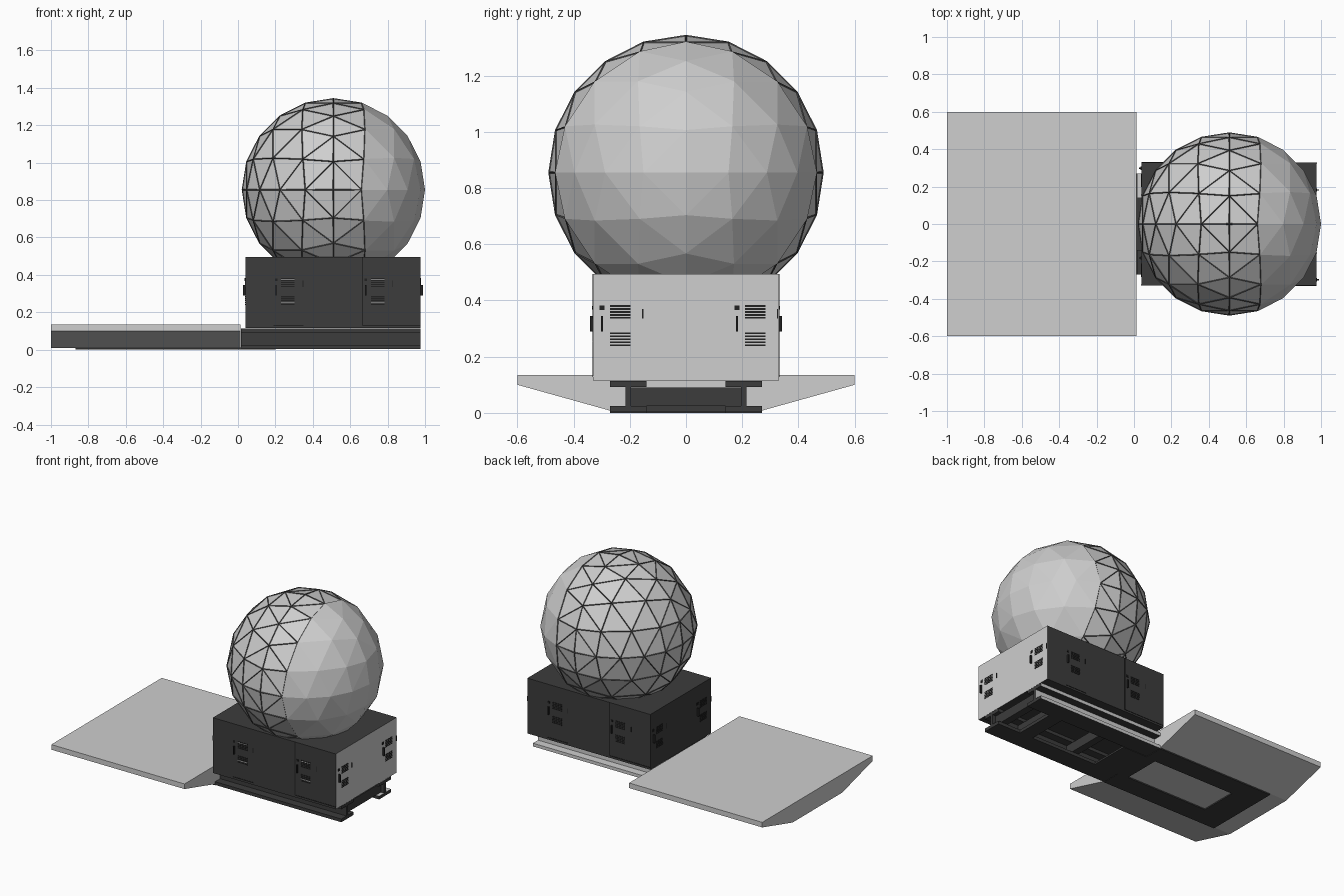
import bpy, bmesh
from math import sin, pi
from mathutils import Vector

cube = bpy.data.objects.get("Cube")
if cube:
    bpy.data.objects.remove(cube, do_unlink=True)


def material(name, value):
    m = bpy.data.materials.new(name)
    m.use_nodes = True
    col = (value, value, value, 1)
    m.diffuse_color = col
    m.node_tree.nodes["Principled BSDF"].inputs["Base Color"].default_value = col
    return m


LIGHT = material("light grey", 0.62)
DARK = material("charcoal", 0.045)
STRUT = material("strut grey", 0.08)
BLACK = material("near black", 0.015)


def finish(bm, name, *mats):
    bmesh.ops.recalc_face_normals(bm, faces=bm.faces)
    me = bpy.data.meshes.new(name)
    bm.to_mesh(me)
    bm.free()
    for m in mats:
        me.materials.append(m)
    ob = bpy.data.objects.new(name, me)
    bpy.context.collection.objects.link(ob)
    return ob


def add_box(bm, x0, x1, y0, y1, z0, z1):
    vs = bmesh.ops.create_cube(bm, size=1)["verts"]
    lo, hi = Vector((x0, y0, z0)), Vector((x1, y1, z1))
    for v in vs:
        v.co = Vector([lo[a] if v.co[a] < 0 else hi[a] for a in range(3)])


def boxes(name, mat, *dims):
    bm = bmesh.new()
    for d in dims:
        add_box(bm, *d)
    return finish(bm, name, mat)


# Faceted dome: each octant is a triangle grid pushed out to a sphere
N, R = 5, 0.49


def grid_point(idx, signs):
    p = Vector([s * sin(i * pi / 2 / N) for i, s in zip(idx, signs)])
    return p.normalized() * R


bm = bmesh.new()
for signs in [(a, b, c) for a in (1, -1) for b in (1, -1) for c in (1, -1)]:
    for i in range(N):
        for j in range(N - i):
            k = N - 1 - i - j
            tris = [[(i + 1, j, k), (i, j + 1, k), (i, j, k + 1)]]
            if k > 0:
                tris.append([(i + 1, j + 1, k - 1), (i, j + 1, k), (i + 1, j, k)])
            for t in tris:
                bm.faces.new([bm.verts.new(grid_point(q, signs)) for q in t])
bmesh.ops.remove_doubles(bm, verts=bm.verts, dist=0.001)
bmesh.ops.recalc_face_normals(bm, faces=bm.faces)
# Struts frame every panel except on the plain cap
framed = [f for f in bm.faces if any(v.co.x < 0.1 for v in f.verts)]
rims = bmesh.ops.inset_individual(bm, faces=framed, thickness=0.007, depth=-0.004)
for f in rims["faces"]:
    f.material_index = 1
bmesh.ops.bisect_plane(bm, geom=bm.verts[:] + bm.edges[:] + bm.faces[:],
                       plane_co=(0, 0, -0.37), plane_no=(0, 0, -1), clear_outer=True)
dome = finish(bm, "dome", LIGHT, STRUT)
dome.location = (0.51, 0, 0.855)

# Equipment cabin with one light end
bm = bmesh.new()
add_box(bm, 0.04, 0.975, -0.33, 0.33, 0.115, 0.495)
bm.normal_update()
for f in bm.faces:
    f.material_index = 1 if f.normal.x > 0.5 else 0
finish(bm, "cabin", DARK, LIGHT)

CX = 0.5075  # cabin middle, about which the long sides mirror


def side_box(turn, x0, x1, z0, z1, depth):
    """Plate on the front side, or half turned onto the back side."""
    if turn > 0:
        return (x0, x1, -0.33 - depth, -0.329, z0, z1)
    return (2 * CX - x1, 2 * CX - x0, 0.329, 0.33 + depth, z0, z1)


def end_box(turn, y0, y1, z0, z1, depth):
    """Plate on the +x end, or half turned onto the -x end."""
    if turn > 0:
        return (0.974, 0.975 + depth, y0, y1, z0, z1)
    return (0.04 - depth, 0.041, -y1, -y0, z0, z1)


SLATS = [z + n * 0.0105 for z in (0.238, 0.335) for n in range(5)]

for turn, side in ((1, "front"), (-1, "back")):
    # Door outline and sill
    boxes(side + "_door_seams", BLACK,
          side_box(turn, 0.662, 0.668, 0.13, 0.495, 0.002),
          side_box(turn, 0.665, 0.975, 0.127, 0.132, 0.002),
          side_box(turn, 0.19, 0.35, 0.127, 0.132, 0.002))
    slats, glints, latches = [], [], []
    for x in (0.23, 0.71):
        slats += [side_box(turn, x, x + 0.072, z, z + 0.006, 0.002) for z in SLATS]
        glints += [side_box(turn, x, x + 0.072, z, z + 0.004, 0.003)
                   for z in (0.252, 0.375)]
        latches += [side_box(turn, x - 0.03, x - 0.023, 0.29, 0.345, 0.012),
                    side_box(turn, x - 0.033, x - 0.02, 0.367, 0.38, 0.004),
                    side_box(turn, x + 0.115, x + 0.12, 0.335, 0.37, 0.003)]
    boxes(side + "_vent_slats", BLACK, *slats)
    if turn > 0:
        boxes("front_vent_edges", LIGHT, *glints)
    boxes(side + "_latches", BLACK, *latches)

for turn, side in ((1, "light_end"), (-1, "dark_end")):
    slats, latches = [], []
    for y in (-0.27, 0.21):
        slats += [end_box(turn, y, y + 0.073, z, z + 0.006, 0.002) for z in SLATS]
        latches += [end_box(turn, y - 0.032, y - 0.025, 0.29, 0.345, 0.014),
                    end_box(turn, y - 0.037, y - 0.02, 0.366, 0.382, 0.004),
                    end_box(turn, y + 0.113, y + 0.118, 0.335, 0.37, 0.003)]
    boxes(side + "_vent_slats", BLACK, *slats)
    boxes(side + "_latches", BLACK, *latches)

# I-section chassis beams; the rear one is light on its outer and upper faces
for s, name in ((-1, "front_beam"), (1, "rear_beam")):
    bm = bmesh.new()
    for a, b, z0, z1 in ((0.14, 0.27, 0.003, 0.025), (0.195, 0.215, 0.025, 0.092),
                         (0.14, 0.27, 0.092, 0.114)):
        add_box(bm, 0.015, 0.975, min(s * a, s * b), max(s * a, s * b), z0, z1)
    bm.normal_update()
    for f in bm.faces:
        if s > 0 and (f.normal.y > 0.5 or f.normal.z > 0.5):
            f.material_index = 1
    finish(bm, name, DARK, LIGHT)

# Cross members between the beams
boxes("cross_members", DARK,
      *[(x, x + 0.05, -0.195, 0.195, 0.025, 0.09) for x in (0.04, 0.33, 0.72, 0.9)])

# Ladder plates on the underside, running on beneath the platform
boxes("underside_plates", DARK,
      (-0.87, 0.015, -0.27, -0.13, 0, 0.012), (-0.87, 0.015, 0.13, 0.27, 0, 0.012),
      (-0.87, -0.68, -0.13, 0.13, 0, 0.012), (-0.06, 0.2, -0.14, 0.14, 0, 0.012),
      (0.7, 0.8, -0.14, 0.14, 0.003, 0.025))

# Tapered platform, extruded from its cross-section
half = [(0.27, 0.008), (0.6, 0.1), (0.6, 0.135)]
section = half + [(-y, z) for y, z in reversed(half)]
bm = bmesh.new()
face = bm.faces.new([bm.verts.new((-1, y, z)) for y, z in section])
ext = bmesh.ops.extrude_face_region(bm, geom=[face])["geom"]
bmesh.ops.translate(bm, vec=(1.013, 0, 0),
                    verts=[v for v in ext if isinstance(v, bmesh.types.BMVert)])
finish(bm, "platform", LIGHT)
